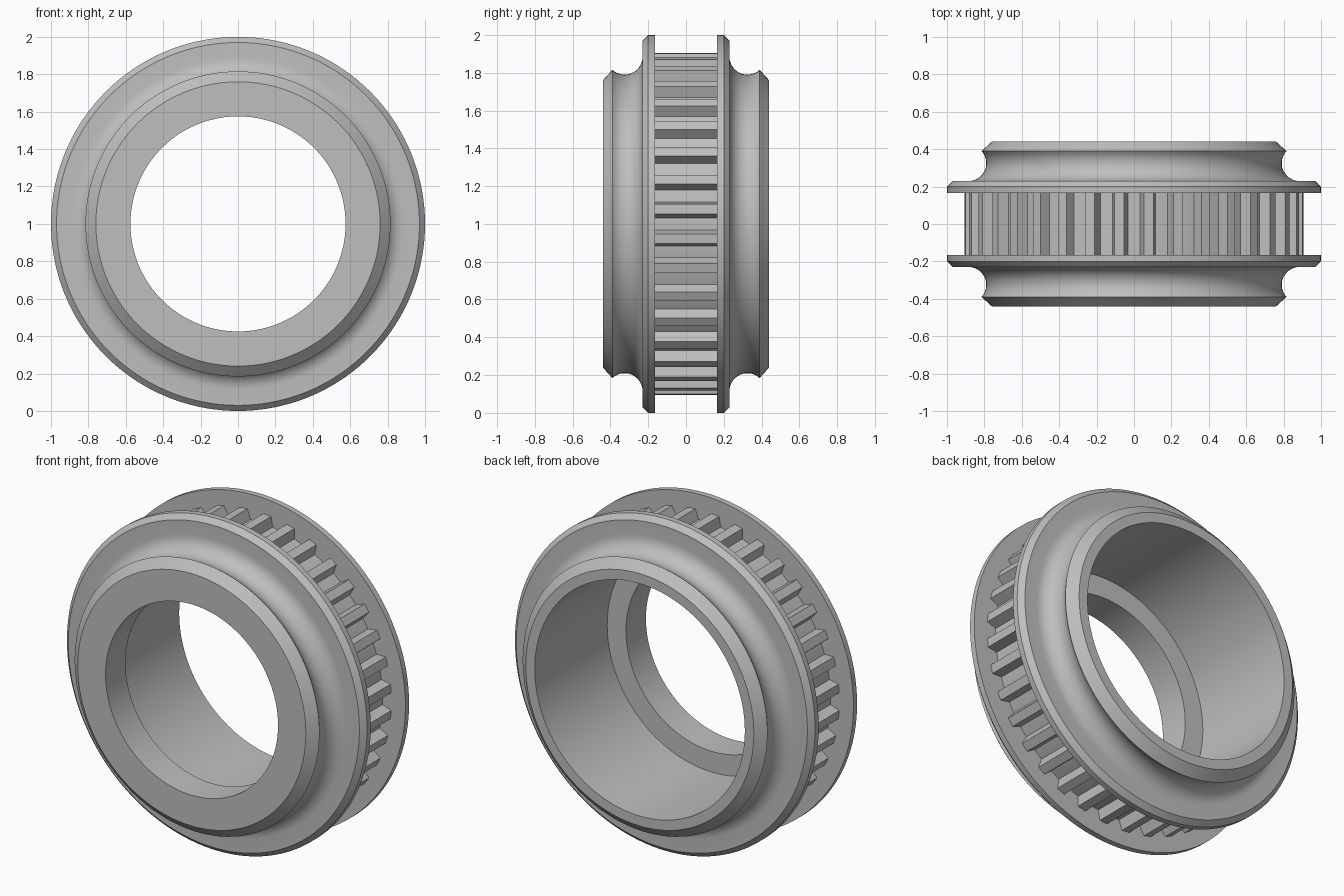
import bpy, bmesh
from math import pi, radians, sin, cos
from mathutils import Vector

cube = bpy.data.objects.get("Cube")
if cube:
    bpy.data.objects.remove(cube, do_unlink=True)

CENTRE = Vector((0, 0, 1))
TEETH = 36
TIP, ROOT = 0.907, 0.848
GAP = 0.165          # half the width between the flanges

# One grey metal
grey = bpy.data.materials.new("grey_metal")
grey.use_nodes = True
colour = (0.52, 0.52, 0.52, 1)
grey.diffuse_color = colour
grey.node_tree.nodes["Principled BSDF"].inputs["Base Color"].default_value = colour


def finish(bm, name):
    """Turn a bmesh into a shaded object."""
    bmesh.ops.recalc_face_normals(bm, faces=bm.faces)
    mesh = bpy.data.meshes.new(name)
    bm.to_mesh(mesh)
    bm.free()
    mesh.materials.append(grey)
    obj = bpy.data.objects.new(name, mesh)
    bpy.context.collection.objects.link(obj)
    bpy.ops.object.select_all(action='DESELECT')
    obj.select_set(True)
    bpy.context.view_layer.objects.active = obj
    bpy.ops.object.shade_smooth_by_angle(angle=radians(25))
    return obj


def lathe(profile, name, steps=144):
    """Revolve a closed (y, radius) profile around the axle."""
    bm = bmesh.new()
    verts = [bm.verts.new((r, y, CENTRE.z)) for y, r in profile]
    edges = [bm.edges.new((a, b)) for a, b in zip(verts, verts[1:] + verts[:1])]
    bmesh.ops.spin(bm, geom=verts + edges, cent=CENTRE, axis=(0, 1, 0),
                   angle=2 * pi, steps=steps, use_merge=True)
    bmesh.ops.remove_doubles(bm, verts=bm.verts, dist=1e-4)
    return finish(bm, name)


# Pulley body: flange, rounded groove and chamfered hub on each side
half = [(GAP, ROOT), (GAP, 1.0), (0.2, 1.0), (0.23, 0.97)]
for i in range(15):
    a = radians(-133 * i / 14)
    half.append((0.325 - 0.095 * cos(a), 0.885 + 0.095 * sin(a)))
half += [(0.44, 0.76)]
front_half = [(-y, r) for y, r in reversed(half)]
bore = [(0.44, 0.70), (-0.25, 0.70), (-0.25, 0.575), (-0.44, 0.575)]
lathe(front_half + half + bore, "pulley_body")

# Ring of tapered teeth between the flanges
bm = bmesh.new()
foot, crest = radians(2.9), radians(1.62)
outline = [(ROOT - 0.003, -foot), (TIP, -crest), (TIP, crest), (ROOT - 0.003, foot)]
for n in range(TEETH):
    mid = 2 * pi * (n + 0.5) / TEETH
    ends = []
    for y in (-GAP, GAP):
        ends.append([bm.verts.new(CENTRE + Vector((r * cos(mid + a), y, r * sin(mid + a))))
                     for r, a in outline])
    front, back = ends
    bm.faces.new(front)
    bm.faces.new(back[::-1])
    for i in range(4):
        j = (i + 1) % 4
        bm.faces.new((front[i], back[i], back[j], front[j]))
finish(bm, "belt_teeth")
